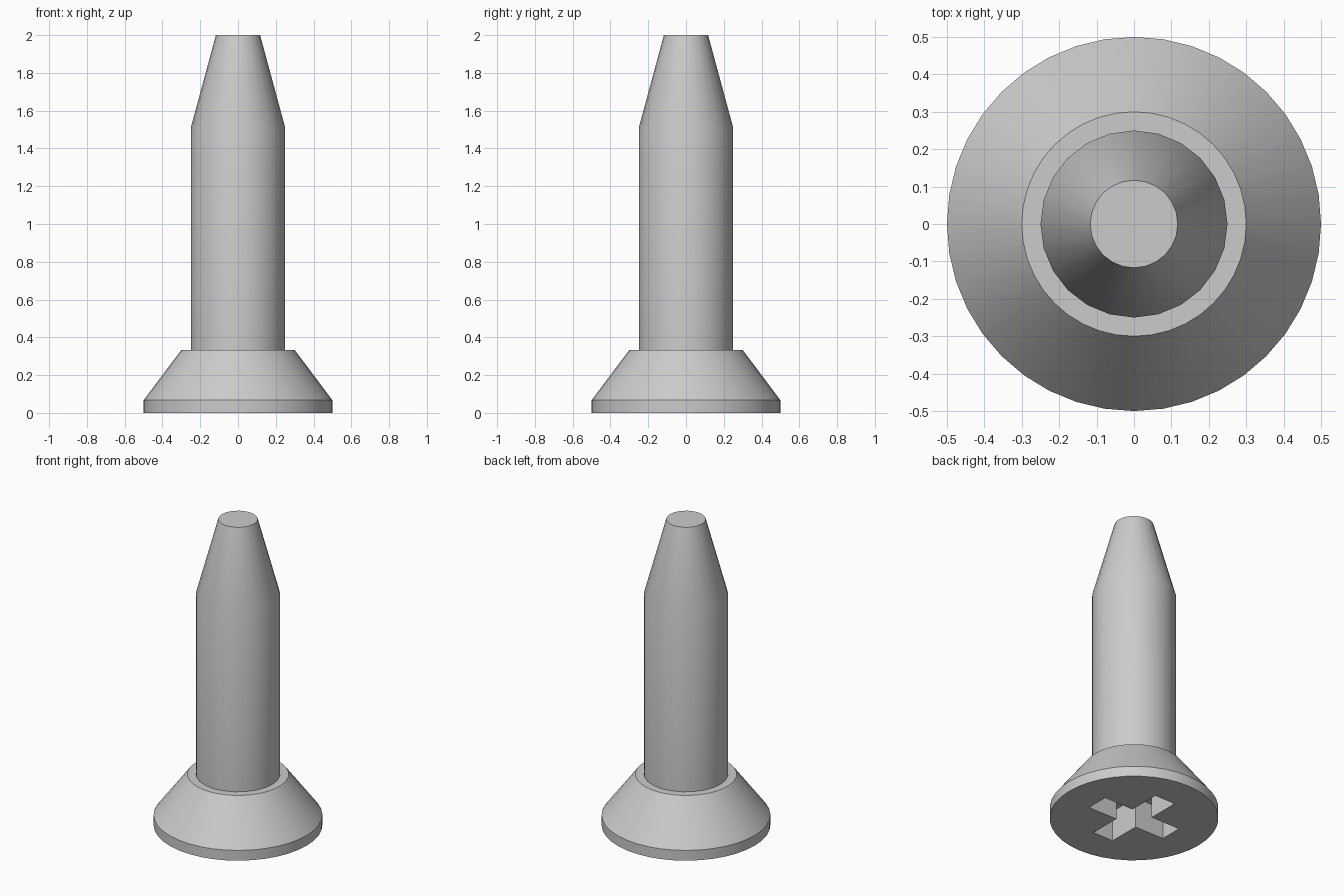
import bpy
import bmesh
from math import cos, sin, tau, radians

cube = bpy.data.objects.get("Cube")
if cube:
    bpy.data.objects.remove(cube, do_unlink=True)

steel = bpy.data.materials.new("grey steel")
steel.use_nodes = True
GREY = (0.6, 0.6, 0.6, 1)
steel.diffuse_color = GREY
steel.node_tree.nodes["Principled BSDF"].inputs["Base Color"].default_value = GREY


def add_object(name, bm):
    bmesh.ops.recalc_face_normals(bm, faces=bm.faces)
    mesh = bpy.data.meshes.new(name)
    bm.to_mesh(mesh)
    bm.free()
    mesh.materials.append(steel)
    obj = bpy.data.objects.new(name, mesh)
    bpy.context.collection.objects.link(obj)
    return obj


def turned(name, profile, sides):
    """Closed solid from (radius, height) rings, capped at both ends."""
    bm = bmesh.new()
    rings = [[bm.verts.new((r * cos(tau * i / sides), r * sin(tau * i / sides), z))
              for i in range(sides)] for r, z in profile]
    for low, high in zip(rings, rings[1:]):
        for i in range(sides):
            j = (i + 1) % sides
            bm.faces.new((low[i], low[j], high[j], high[i]))
    bm.faces.new(rings[0][::-1])
    bm.faces.new(rings[-1])
    return add_object(name, bm)


def cross_prism(name, reach, half, bottom, top):
    """Four-armed prism, each arm contributing three outline corners."""
    outline = []
    x_y = [(half, -half), (reach, -half), (reach, half)]
    for _ in range(4):
        outline += x_y
        x_y = [(-y, x) for x, y in x_y]
    bm = bmesh.new()
    face = bm.faces.new([bm.verts.new((x, y, bottom)) for x, y in outline])
    grown = bmesh.ops.extrude_face_region(bm, geom=[face])["geom"]
    bmesh.ops.translate(bm, vec=(0, 0, top - bottom),
                        verts=[v for v in grown if isinstance(v, bmesh.types.BMVert)])
    return add_object(name, bm)


def activate(obj):
    bpy.ops.object.select_all(action="DESELECT")
    obj.select_set(True)
    bpy.context.view_layer.objects.active = obj


# Countersunk head and the shank with its tapered, blunt tip
head = turned("countersunk_head", [(0.5, 0), (0.5, 0.067), (0.3, 0.333)], 40)
shank = turned("shank", [(0.25, 0.3), (0.25, 1.51), (0.117, 2)], 24)

# Cross-shaped driver recess in the underside of the head
cutter = cross_prism("recess_cutter", 0.285, 0.074, -0.1, 0.2)
cutter.hide_render = True
cut = head.modifiers.new("driver_recess", "BOOLEAN")
cut.operation = "DIFFERENCE"
cut.solver = "EXACT"
cut.object = cutter
activate(head)
bpy.ops.object.modifier_apply(modifier=cut.name)
bpy.data.objects.remove(cutter, do_unlink=True)

# Smooth round walls with crisp rims; the shank shoulder stays crisp too
for part, limit in ((head, 30), (shank, 15.2)):
    activate(part)
    bpy.ops.object.shade_smooth_by_angle(angle=radians(limit))
